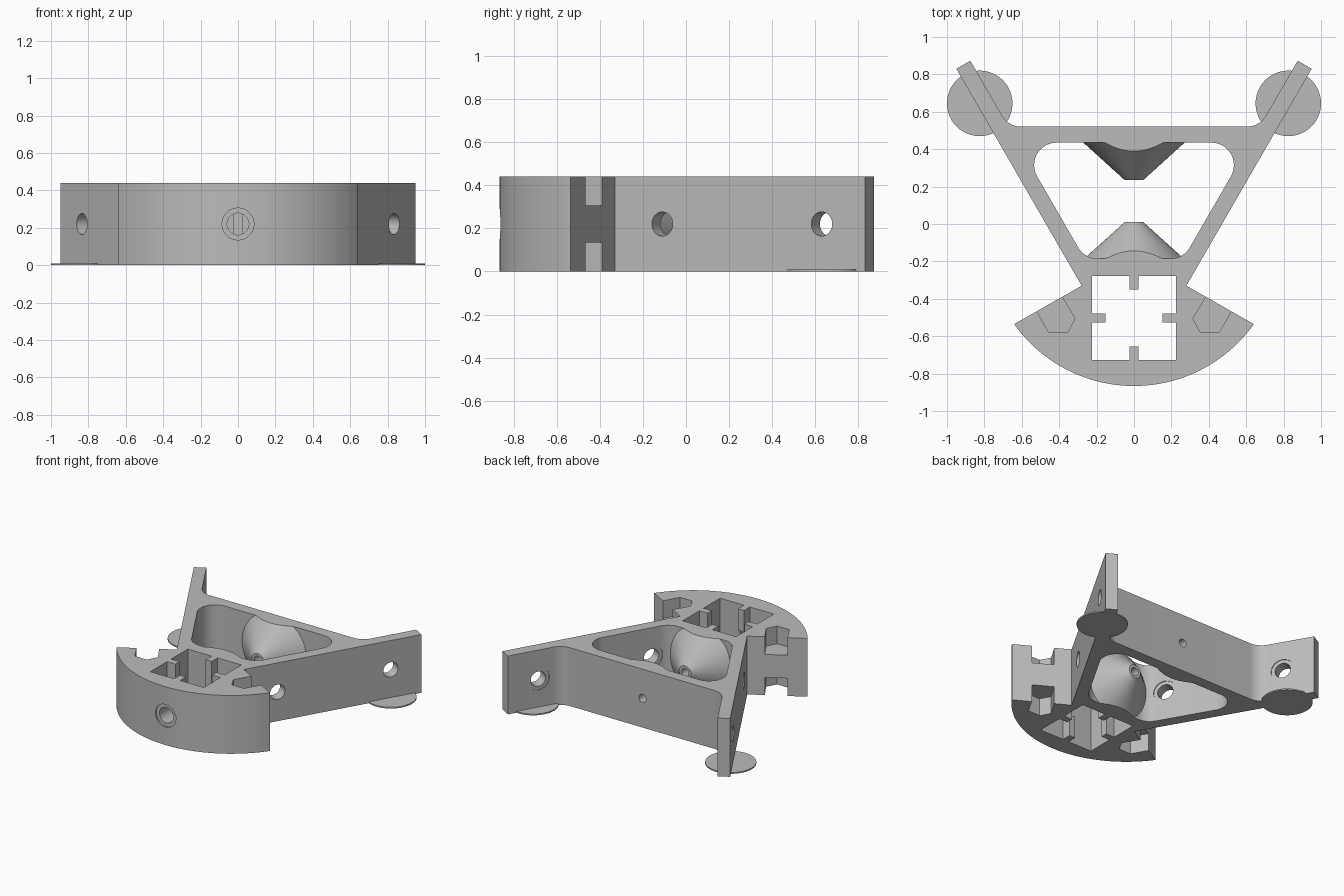
import bpy, bmesh, math
from mathutils import Vector

cube = bpy.data.objects.get("Cube")
if cube:
    bpy.data.objects.remove(cube, do_unlink=True)

H = 0.44          # body height
MID = H / 2       # height of every bore axis
COS30 = math.cos(math.radians(30))

grey = bpy.data.materials.new("plain grey")
grey.use_nodes = True
grey.diffuse_color = (0.5, 0.5, 0.5, 1)
grey.node_tree.nodes["Principled BSDF"].inputs["Base Color"].default_value = (0.5, 0.5, 0.5, 1)


def finish(name, bm):
    bmesh.ops.recalc_face_normals(bm, faces=bm.faces)
    mesh = bpy.data.meshes.new(name)
    bm.to_mesh(mesh)
    bm.free()
    mesh.materials.append(grey)
    obj = bpy.data.objects.new(name, mesh)
    bpy.context.collection.objects.link(obj)
    return obj


def prism(name, outline, z0, z1):
    bm = bmesh.new()
    face = bm.faces.new([bm.verts.new((x, y, z0)) for x, y in outline])
    top = bmesh.ops.extrude_face_region(bm, geom=[face])["geom"]
    bmesh.ops.translate(bm, vec=(0, 0, z1 - z0),
                        verts=[v for v in top if isinstance(v, bmesh.types.BMVert)])
    return finish(name, bm)


def box(name, x0, x1, y0, y1, z0=-0.1, z1=H + 0.1):
    return prism(name, [(x0, y0), (x1, y0), (x1, y1), (x0, y1)], z0, z1)


def rod(name, start, end, r1, r2=None, sides=48):
    a, b = Vector(start), Vector(end)
    bm = bmesh.new()
    bmesh.ops.create_cone(bm, cap_ends=True, segments=sides, radius1=r1,
                          radius2=r1 if r2 is None else r2, depth=(b - a).length)
    bm.transform((b - a).to_track_quat("Z", "Y").to_matrix().to_4x4())
    bmesh.ops.translate(bm, vec=(a + b) / 2, verts=bm.verts)
    return finish(name, bm)


def combine(obj, tool, operation):
    mod = obj.modifiers.new(operation, "BOOLEAN")
    mod.operation, mod.object, mod.solver = operation, tool, "EXACT"
    bpy.context.view_layer.objects.active = obj
    bpy.ops.object.modifier_apply(modifier=mod.name)
    bpy.data.objects.remove(tool, do_unlink=True)


def rounded(points, steps=12):
    """Replace each corner (x, y, radius) by an arc of that radius."""
    out = []
    for i, (x, y, r) in enumerate(points):
        p = Vector((x, y))
        if not r:
            out.append(p)
            continue
        a = (Vector(points[i - 1][:2]) - p).normalized()
        b = (Vector(points[(i + 1) % len(points)][:2]) - p).normalized()
        half = a.angle(b) / 2
        centre = p + (a + b).normalized() * r / math.sin(half)
        s = p + a * r / math.tan(half) - centre
        e = p + b * r / math.tan(half) - centre
        w = s.angle(e)
        for k in range(steps + 1):
            t = k / steps
            out.append(centre + (s * math.sin((1 - t) * w) + e * math.sin(t * w)) / math.sin(w))
    return out


def mirrored(half):
    return half + [(-p[0],) + tuple(p[1:]) for p in reversed(half)]


# Body: curved front, two slanted arms and a straight back wall
radius, arc_y = 0.786, -0.08
a0 = math.atan2(-0.455, 0.64)
arc = [(radius * math.cos(a), arc_y + radius * math.sin(a), 0)
       for a in (-math.pi / 2 + (a0 + math.pi / 2) * (k + 0.5) / 24 for k in range(24))]
arc.append((0.64, -0.535, 0))
body = prism("bracket_body", rounded(mirrored(arc + [
    (0.28, -0.33, 0), (0.95, 0.83, 0), (0.875, 0.873, 0), (0.671, 0.52, 0.12)])), 0, H)

# Rounded triangular window
combine(body, prism("window_cutter", rounded(mirrored(
    [(0.264, -0.185, 0.12), (0.622, 0.435, 0.12)])), -0.1, H + 0.1), "DIFFERENCE")

# Facing cones, trimmed flush with the top and bottom
for base, tip, r in ((0.45, 0.235, 0.287), (-0.2, 0.01, 0.283)):
    cone = rod("cone", (0, base, MID), (0, tip, MID), r, 0.05, 64)
    combine(cone, box("slab", -1, 1, -1, 1, 0, H), "INTERSECT")
    combine(body, cone, "UNION")

# Square socket with four keys left standing inside
cx, cy, s, key, w = 0, -0.5025, 0.2235, 0.07, 0.025
socket = []
for k in range(4):
    c, n = round(math.cos(k * math.pi / 2)), round(math.sin(k * math.pi / 2))
    for x, y in ((s, -s), (s, -w), (s - key, -w), (s - key, w), (s, w)):
        socket.append((cx + x * c - y * n, cy + x * n + y * c))
combine(body, prism("socket_cutter", socket, -0.1, H + 0.1), "DIFFERENCE")

# Nut pockets in the slanted shoulders, from the top and from the bottom
pocket = [(0.572, -0.377), (0.52, -0.467), (0.455, -0.58), (0.355, -0.58),
          (0.315, -0.505), (0.385, -0.39), (0.437, -0.3)]
for side in (1, -1):
    for z0, z1 in ((-0.1, 0.133), (0.307, H + 0.1)):
        combine(body, prism("pocket_cutter", [(side * x, y) for x, y in pocket], z0, z1),
                "DIFFERENCE")

# Bores along the centre line: front bolt, back cone and front cone
for y0, y1, r in ((-0.95, -0.6, 0.058), (-0.95, -0.853, 0.085),
                  (0.2, 0.6, 0.03), (-0.22, 0.05, 0.03)):
    combine(body, rod("bore_cutter", (0, y0, MID), (0, y1, MID), r), "DIFFERENCE")

# Bolt holes square to the arms, with a shallow seat on the inner face
for side in (1, -1):
    inward = Vector((-COS30 * side, 0.5, 0))
    for y in (-0.11, 0.63):
        p = Vector((side * (0.28 + (y + 0.33) * 0.577), y, MID))
        for d0, d1, r in ((-0.06, 0.15, 0.056), (0.08, 0.15, 0.082)):
            combine(body, rod("bolt_cutter", p + inward * d0, p + inward * d1, r), "DIFFERENCE")

# Thin round feet under the arm ends
parts = [body]
for side, label in ((1, "left"), (-1, "right")):
    parts.append(rod(label + "_foot_disc", (side * 0.825, 0.645, 0),
                     (side * 0.825, 0.645, 0.01), 0.175, sides=64))

for obj in parts:
    bpy.ops.object.select_all(action="DESELECT")
    obj.select_set(True)
    bpy.context.view_layer.objects.active = obj
    bpy.ops.object.shade_smooth_by_angle(angle=math.radians(25))
